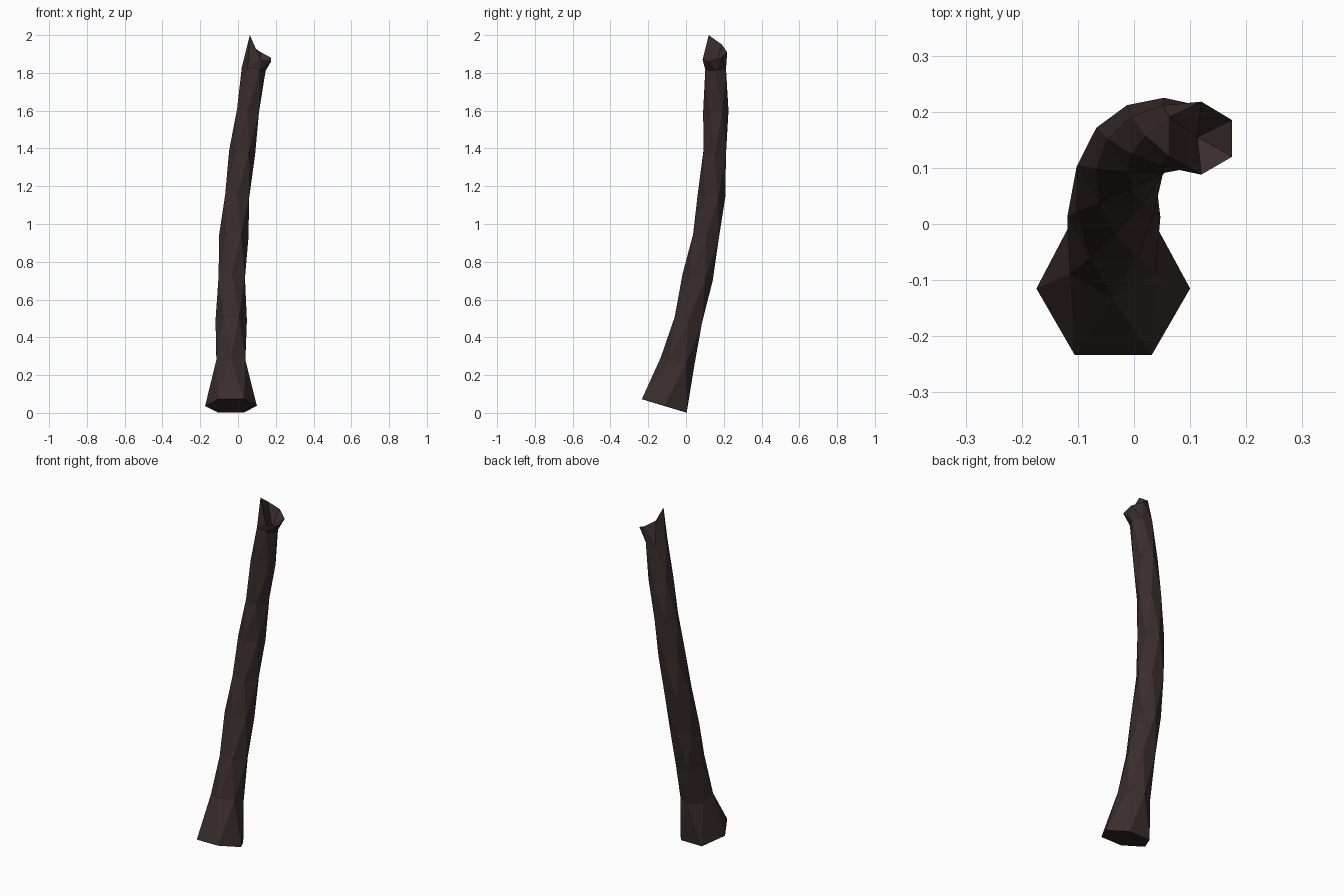
import bpy, bmesh
from math import cos, sin, pi
from mathutils import Vector

cube = bpy.data.objects.get("Cube")
if cube:
    bpy.data.objects.remove(cube, do_unlink=True)

# Dark bark colour
bark = bpy.data.materials.new("dark_bark")
bark.use_nodes = True
colour = (0.042, 0.026, 0.026, 1)
bark.diffuse_color = colour
shader = bark.node_tree.nodes["Principled BSDF"]
shader.inputs["Base Color"].default_value = colour
shader.inputs["Roughness"].default_value = 0.9

SIDES = 6
# Centre line of the leaning trunk: x, y, z, radius
path = [
    (-0.037, -0.115, 0.037, 0.137),
    (-0.038, -0.045, 0.27, 0.088),
    (-0.036, 0.012, 0.49, 0.083),
    (-0.033, 0.062, 0.72, 0.080),
    (-0.023, 0.105, 0.93, 0.078),
    (-0.004, 0.135, 1.15, 0.073),
    (0.022, 0.152, 1.38, 0.069),
    (0.053, 0.158, 1.60, 0.067),
    (0.083, 0.157, 1.82, 0.063),
]

bm = bmesh.new()


def ring(index):
    """Hexagon square to the path, turned half a side on every other level."""
    x, y, z, radius = path[index]
    before = Vector(path[max(index - 1, 0)][:3])
    after = Vector(path[min(index + 1, len(path) - 1)][:3])
    lean = after - before
    verts = []
    for k in range(SIDES):
        a = (k + 0.5 * (index % 2)) * 2 * pi / SIDES
        dx, dy = radius * cos(a), radius * sin(a)
        dz = -(dx * lean.x + dy * lean.y) / lean.z
        verts.append(bm.verts.new((x + dx, y + dy, z + dz)))
    return verts


def bridge(low, high, turned):
    """Band of alternating triangles between two offset hexagons."""
    for k in range(SIDES):
        n = (k + 1) % SIDES
        if turned:
            bm.faces.new((low[k], low[n], high[k]))
            bm.faces.new((low[n], high[n], high[k]))
        else:
            bm.faces.new((low[k], low[n], high[n]))
            bm.faces.new((low[k], high[n], high[k]))


# Trunk
rings = [ring(i) for i in range(len(path))]

# Splintered rim, counter-clockwise from the right
rim = [bm.verts.new(p) for p in (
    (0.175, 0.185, 1.88), (0.12, 0.218, 1.91), (0.063, 0.19, 1.95),
    (0.063, 0.12, 2.0), (0.12, 0.088, 1.87), (0.175, 0.12, 1.86))]
rings.append(rim)

for i in range(len(rings) - 1):
    bridge(rings[i], rings[i + 1], i % 2 == 0)

# Flat cut base and hollow broken top
bm.faces.new(list(reversed(rings[0])))
hollow = bm.verts.new((0.113, 0.155, 1.83))
for k in range(SIDES):
    bm.faces.new((rim[k], rim[(k + 1) % SIDES], hollow))

bmesh.ops.recalc_face_normals(bm, faces=bm.faces)
mesh = bpy.data.meshes.new("broken_trunk")
bm.to_mesh(mesh)
bm.free()
mesh.materials.append(bark)
trunk = bpy.data.objects.new("broken_trunk", mesh)
bpy.context.collection.objects.link(trunk)
